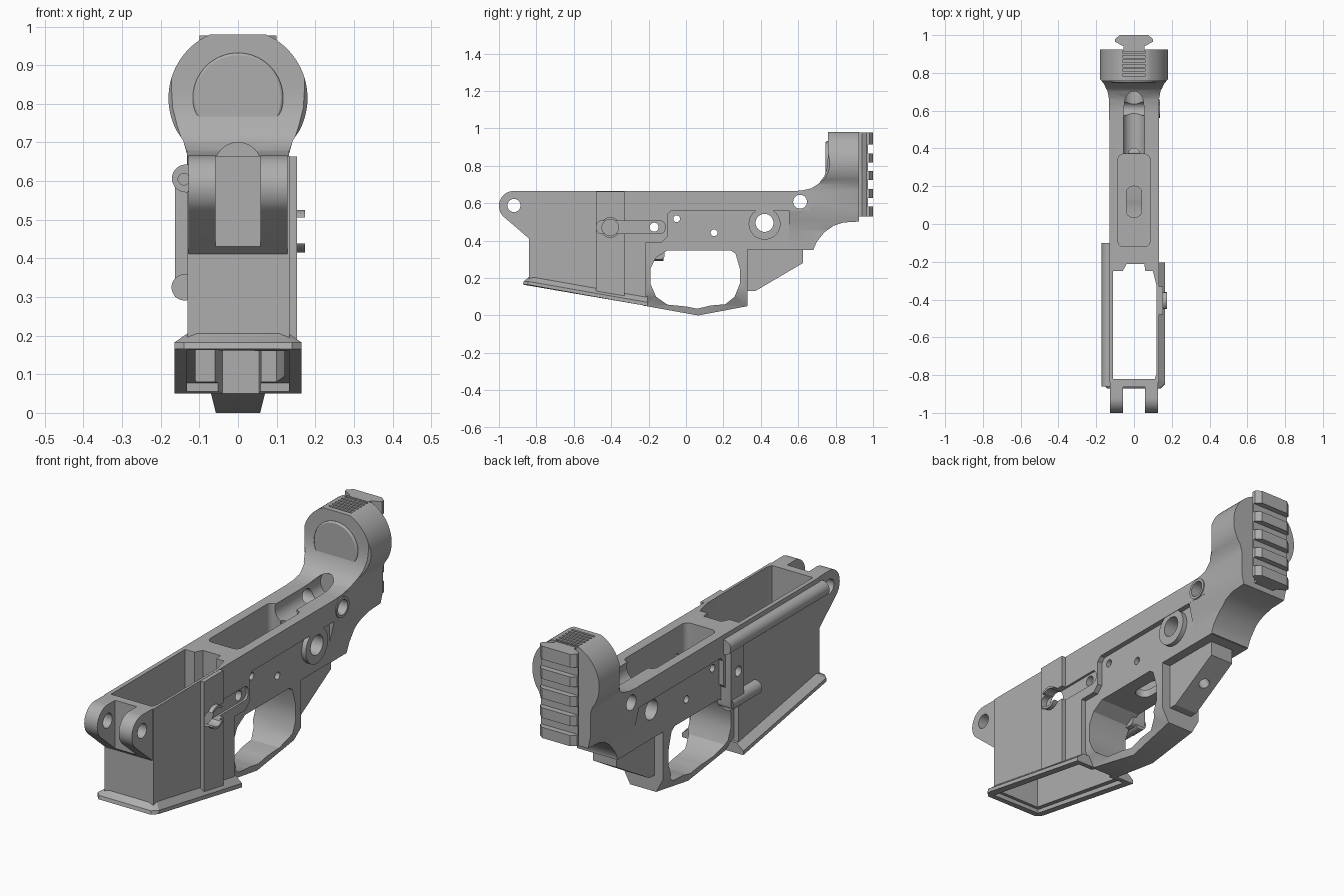
import bpy, bmesh, math
from mathutils import Vector

if "Cube" in bpy.data.objects:
    bpy.data.objects.remove(bpy.data.objects["Cube"])

grey = bpy.data.materials.new("matte grey")
grey.use_nodes = True
grey.diffuse_color = (0.42, 0.42, 0.42, 1)
grey.node_tree.nodes["Principled BSDF"].inputs["Base Color"].default_value = grey.diffuse_color


def make(name, bm):
    bmesh.ops.recalc_face_normals(bm, faces=bm.faces)
    mesh = bpy.data.meshes.new(name)
    bm.to_mesh(mesh)
    bm.free()
    mesh.materials.append(grey)
    obj = bpy.data.objects.new(name, mesh)
    bpy.context.collection.objects.link(obj)
    return obj


def prism(name, outline, axis, lo, hi):
    """Extrude a flat outline along x, y or z."""
    def place(p, t):
        c = list(p)
        c.insert("xyz".index(axis), t)
        return c
    bm = bmesh.new()
    ends = [[bm.verts.new(place(p, t)) for p in outline] for t in (lo, hi)]
    for ring in ends:
        bm.faces.new(ring)
    for i in range(len(outline)):
        j = (i + 1) % len(outline)
        bm.faces.new((ends[0][i], ends[0][j], ends[1][j], ends[1][i]))
    return make(name, bm)


def arc(u, v, r, start=0, end=360, n=40):
    steps = [math.radians(start + (end - start) * i / n) for i in range(n + (end - start < 360))]
    return [(u + r * math.cos(a), v + r * math.sin(a)) for a in steps]


def rod(name, u, v, r, axis, lo, hi):
    return prism(name, arc(u, v, r), axis, lo, hi)


def rect(u0, u1, v0, v1, r=0):
    if not r:
        return [(u0, v0), (u1, v0), (u1, v1), (u0, v1)]
    corners = ((u1 - r, v1 - r, 0), (u0 + r, v1 - r, 90), (u0 + r, v0 + r, 180), (u1 - r, v0 + r, 270))
    return [p for u, v, a in corners for p in arc(u, v, r, a, a + 90, 6)]


def mirrored(half):
    return half + [(-u, v) for u, v in reversed(half)]


def combine(base, parts, operation):
    """Apply a boolean with each part, then discard the parts."""
    for part in parts:
        part.hide_render = True
        mod = base.modifiers.new("boolean", "BOOLEAN")
        mod.operation, mod.solver, mod.object = operation, "EXACT", part
    bpy.context.view_layer.update()
    result = base.evaluated_get(bpy.context.evaluated_depsgraph_get())
    mesh = bpy.data.meshes.new_from_object(result)
    base.modifiers.clear()
    base.data = mesh
    for part in parts:
        bpy.data.objects.remove(part)


# Wide front block and upper strip
body = prism("receiver_body", [(-.84, .665), (.66, .665), (.66, .56), (-.08, .56), (-.10, .54), (-.10, .42),
                               (-.13, .39), (-.215, .39), (-.215, .08), (-.84, .19)], "x", -.131, .133)

# Narrow lower body with trigger guard, tapered to the bottom
lower = prism("lower_body", [(-.225, .6), (.685, .6), (.685, .352), (.33, .352), (.33, .05), (.065, 0),
                             (-.225, .052)], "x", -.2, .2)
taper = prism("taper", mirrored([(.055, -.01), (.07, .05), (.108, .12), (.108, .7)]), "y", -.5, 1)
combine(lower, [taper], "INTERSECT")
guard_hole = prism("guard_hole", [(-.10, .347), (-.16, .31), (-.19, .25), (-.19, .17), (-.16, .10), (-.10, .058),
                                  (0, .048), (.06, .036), (.13, .053), (.21, .06), (.26, .10), (.288, .17),
                                  (.288, .25), (.265, .33), (.24, .347)], "x", -.3, .3)
combine(lower, [guard_hole], "DIFFERENCE")

# Rear tower: side profile trimmed by its front and plan outlines
tower = prism("rear_tower", [(.55, .664), (.62, .668), (.67, .68), (.71, .705), (.74, .745), (.754, .79),
                             (.758, .84), (.758, .98), (.925, .98), (.925, .502), (.84, .497), (.79, .48),
                             (.74, .445), (.70, .395), (.68, .351), (.55, .351)], "x", -.3, .3)
keyhole = mirrored([(.109, .3), (.109, .46), (.122, .51), (.132, .56), (.132, .67), (.142, .705)]
                   + arc(0, .815, .18, -28, 80, 24))
plan = mirrored([(.132, .5), (.132, .66), (.14, .70), (.158, .74), (.18, .768), (.18, .93)])
combine(tower, [prism("front_trim", keyhole, "y", .4, 1.1), prism("plan_trim", plan, "z", .2, 1.1)], "INTERSECT")

# Front lugs, flared mouth, grip tang and raised side details
lugs = prism("front_lugs", [(-.80, .6645)] + arc(-.92, .586, .08, 90, 230, 20) + [(-.838, .41), (-.80, .41)],
             "x", -.128, .128)
bm = bmesh.new()
levels = []
for half, front, zf, zb in ((.129, -.838, .207, .10), (.165, -.868, .182, .07), (.165, -.872, .165, .05)):
    loop = ((-half, front + .025, zf), (-half + .025, front, zf), (half - .025, front, zf),
            (half, front + .025, zf), (half, -.205, zb), (-half, -.205, zb))
    levels.append([bm.verts.new(p) for p in loop])
bm.faces.new(levels[0])
bm.faces.new(levels[-1])
for a, b in zip(levels, levels[1:]):
    for i in range(6):
        j = (i + 1) % 6
        bm.faces.new((a[i], a[j], b[j], b[i]))
mouth = make("flared_mouth", bm)
tang = prism("grip_tang", [(.32, .40), (.32, .13), (.37, .13), (.625, .28), (.625, .40)], "x", -.062, .062)
panel = prism("side_panel", [(-.48, .664), (-.33, .664), (-.33, .105), (-.48, .13)], "x", .1, .153)
fence = rod("button_fence", -.405, .47, .055, "x", .12, .174)
selector_boss = rod("selector_boss", .42, .49, .085, "x", .05, .131)
pin_boss = rod("rear_pin_boss", .61, .608, .05, "x", .05, .138)
side_rod = rod("side_rod", -.135, .607, .036, "y", -.86, -.10)
slab = prism("catch_slab", rect(-.215, -.115, .30, .60, .02), "x", -.163, -.09)
fin = rod("lower_fin", -.138, .325, .034, "y", -.34, -.12)
combine(body, [lower, tower, lugs, mouth, tang, panel, fence, selector_boss, pin_boss, side_rod, slab, fin], "UNION")

# Top openings and the gap between the lugs
cuts = [
    prism("well", [(-.11, -.82), (.11, -.82), (.12, -.79), (.12, -.33), (.10, -.25), (.06, -.25), (.055, -.213),
                   (-.04, -.213), (-.06, -.25), (-.11, -.25)], "z", -.1, 1),
    prism("well_mouth", [(-.84, .13), (-.84, .182), (-.235, .078), (-.235, .02)], "x", -.132, .132),
    prism("pocket", rect(-.085, .085, -.12, .37, .03), "z", .385, .8),
    prism("trigger_slot", rect(-.04, .04, .035, .20, .035), "z", .30, .5),
    rod("channel", 0, .64, .06, "y", .33, .72),
    rod("channel_drop", 0, .37, .03, "z", .5, .62),
    prism("lug_gap", rect(-.058, .058, -1.1, -.862), "z", .3, .8),
    prism("button_slot", rect(-.478, -.113, .438, .506, .025), "x", .122, .3),
    rod("button_well", -.405, .47, .044, "x", .10, .3),
    rod("rod_hole", -.14, .605, .015, "y", -.9, -.6),
]
# Cross holes
for y, z, r in ((-.92, .588, .035), (-.05, .517, .018), (.15, .442, .018), (.42, .495, .048), (.61, .608, .037),
                (-.17, .472, .024)):
    cuts.append(rod("cross_hole", y, z, r, "x", -.4, .4))
# Grip screw hole, square to the sloping face
screw = rod("screw_hole", 0, 0, .025, "z", -.05, .09)
screw.location = (0, .50, .206)
screw.rotation_euler = Vector((0, -.15, .255)).to_track_quat("Z", "X").to_euler()
cuts.append(screw)
# Grooves across the tower top
for i in range(6):
    y = .79 + i * .024
    cuts.append(prism("top_groove", rect(-.062, .062, y - .006, y + .006, .005), "z", .968, 1.05))
combine(body, cuts, "DIFFERENCE")

# Round cap on the tower front
cap = prism("tower_cap", arc(0, .815, .117, n=64), "y", .747, .78)

# Slotted rail on the back
rail = prism("rear_rail", mirrored([(.055, .91), (.055, .94), (.10, .965), (.10, .98), (.075, 1.0)]), "z", .53, .977)
slots = [prism("slot", rect(.972, 1.1, z - .023, z + .023), "x", -.2, .2) for z in (.89, .795, .70, .605)]
combine(rail, slots, "DIFFERENCE")
edge = cap.modifiers.new("edge", "BEVEL")
edge.width, edge.segments, edge.limit_method = .006, 2, "ANGLE"

# Smooth curves, crisp edges
for obj in bpy.context.selected_objects:
    obj.select_set(False)
for obj in (body, cap, rail):
    obj.select_set(True)
bpy.context.view_layer.objects.active = body
bpy.ops.object.shade_smooth_by_angle(angle=math.radians(30))
